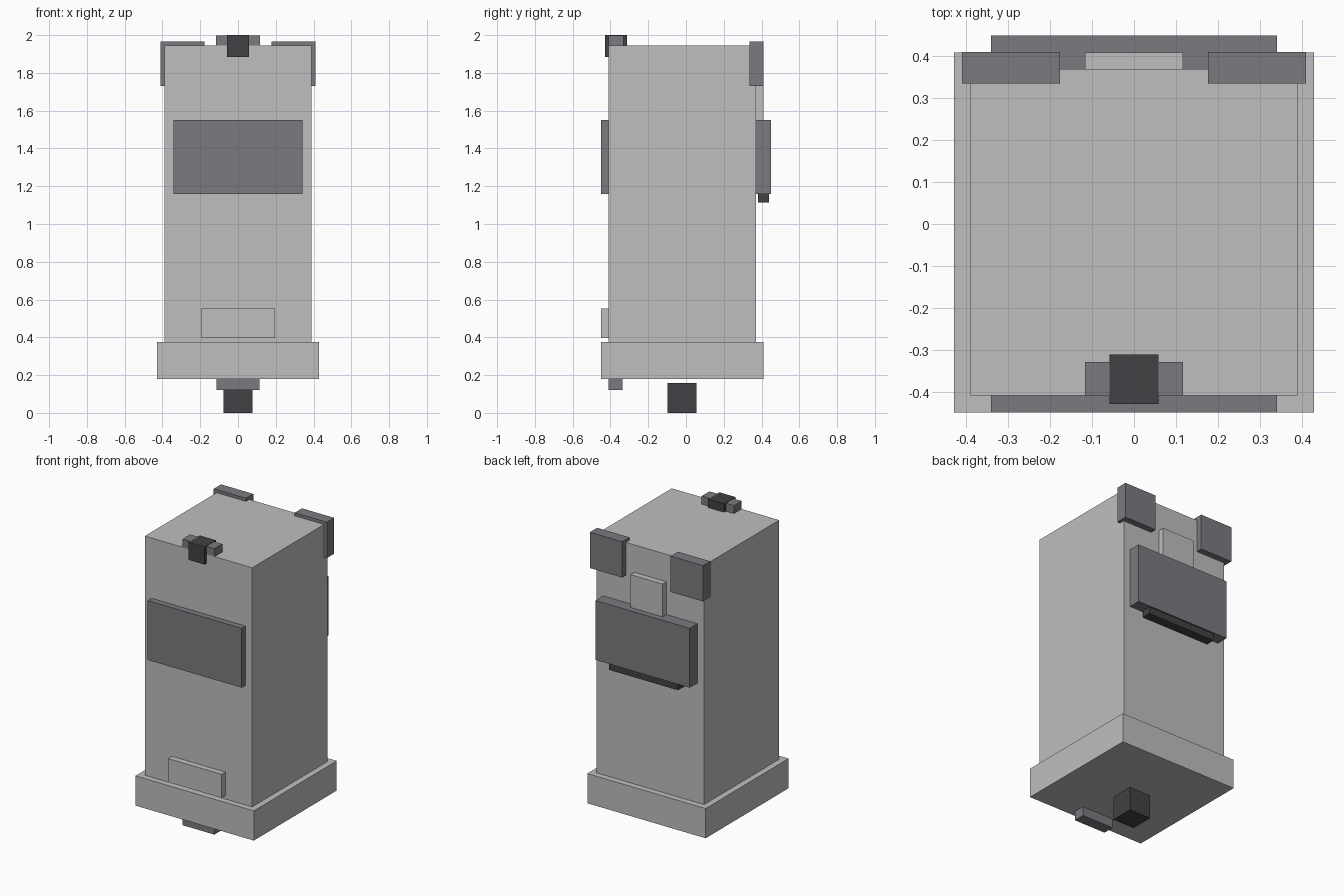
import bpy
import bmesh
from mathutils import Vector

if "Cube" in bpy.data.objects:
    bpy.data.objects.remove(bpy.data.objects["Cube"], do_unlink=True)


def make_material(name, colour):
    mat = bpy.data.materials.new(name)
    mat.use_nodes = True
    rgba = (*colour, 1.0)
    mat.diffuse_color = rgba
    mat.node_tree.nodes["Principled BSDF"].inputs["Base Color"].default_value = rgba
    return mat


light = make_material("light grey", (0.52, 0.52, 0.52))
mid = make_material("slate grey", (0.20, 0.195, 0.215))
dark = make_material("charcoal", (0.054, 0.054, 0.058))


def box(name, mat, xs, ys, zs):
    """Flat-faced box spanning the given x, y and z ranges."""
    low, high = (Vector(corner) for corner in zip(xs, ys, zs))
    bm = bmesh.new()
    bmesh.ops.create_cube(bm, size=1)
    bmesh.ops.scale(bm, vec=high - low, verts=bm.verts)
    mesh = bpy.data.meshes.new(name)
    bm.to_mesh(mesh)
    bm.free()
    mesh.materials.append(mat)
    obj = bpy.data.objects.new(name, mesh)
    obj.location = (low + high) / 2
    bpy.context.collection.objects.link(obj)
    return obj


def centred(name, mat, half_width, ys, zs):
    return box(name, mat, (-half_width, half_width), ys, zs)


FRONT, BACK = -0.41, 0.37
BASE_TOP, BODY_TOP = 0.375, 1.945

# Main cabinet and plinth
centred("body", light, 0.39, (FRONT, BACK), (BASE_TOP, BODY_TOP))
centred("base", light, 0.43, (-0.45, 0.41), (0.18, BASE_TOP))

# Front panels
centred("front_panel", mid, 0.342, (-0.45, FRONT), (1.16, 1.55))
centred("front_lower_plate", light, 0.195, (-0.45, FRONT), (0.397, 0.552))

# Rear panels
centred("rear_panel", mid, 0.342, (BACK, 0.45), (1.16, 1.55))
centred("rear_panel_strip", dark, 0.25, (0.38, 0.44), (1.115, 1.16))
centred("rear_upper_plate", light, 0.117, (BACK, 0.41), (1.55, 1.765))

# Rear corner blocks
for side, sign in (("left", 1), ("right", -1)):
    xs = sorted((sign * 0.177, sign * 0.411))
    box(f"{side}_corner_block", mid, xs, (0.335, 0.411), (1.73, 1.965))

# Top latch: crossbar with a dark clip over it
centred("latch_bar", mid, 0.117, (FRONT, -0.33), (BODY_TOP, 1.998))
centred("latch_clip", dark, 0.058, (-0.43, -0.312), (1.885, 2.0))

# Underside parts
centred("front_foot", mid, 0.115, (FRONT, -0.335), (0.12, 0.18))
centred("bottom_block", dark, 0.078, (-0.098, 0.056), (0.0, 0.157))
